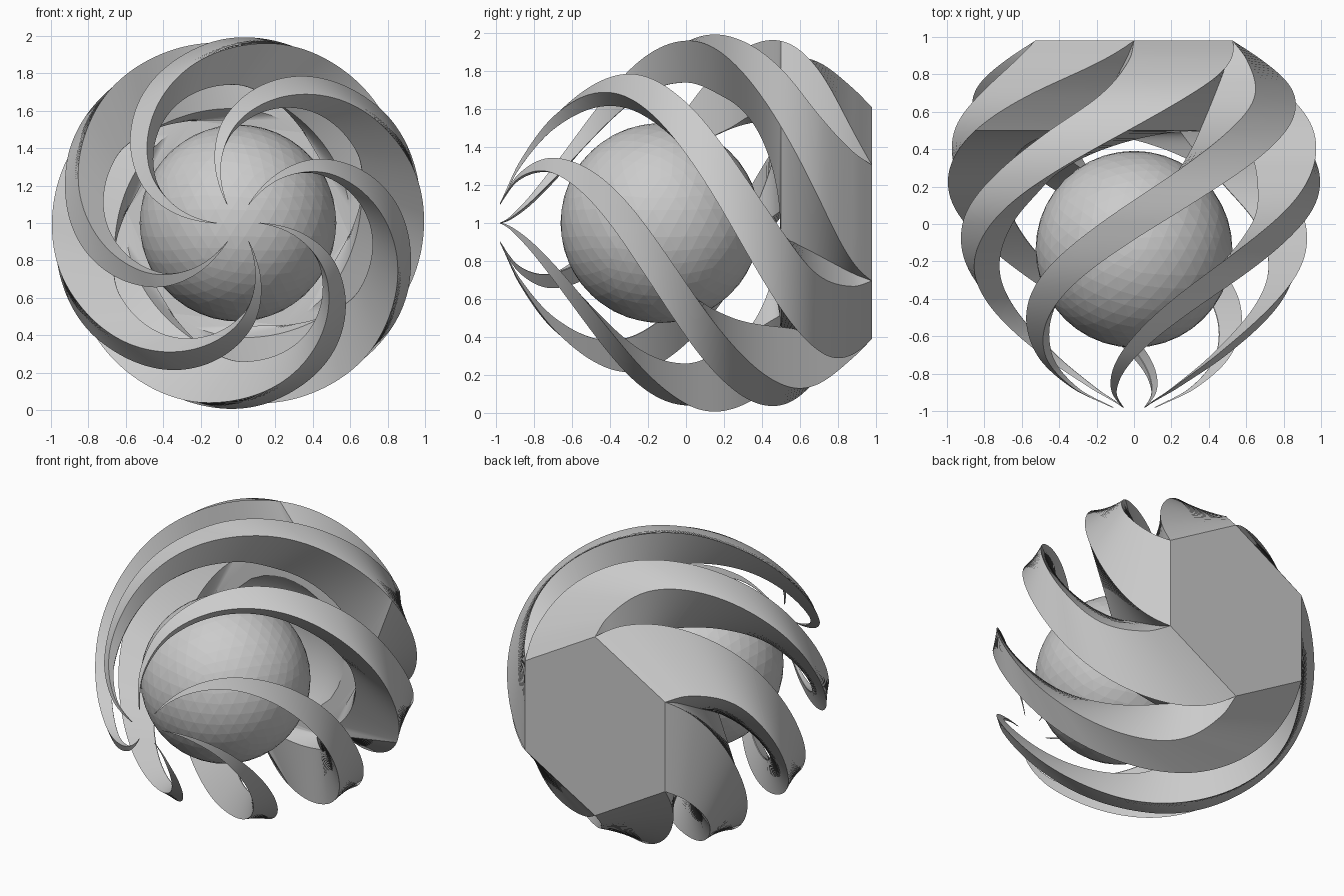
import bpy, bmesh
from math import radians, sin, cos, sqrt
from mathutils import Vector

cube = bpy.data.objects.get("Cube")
if cube:
    bpy.data.objects.remove(cube, do_unlink=True)

grey = bpy.data.materials.new("plain_grey")
grey.use_nodes = True
grey.diffuse_color = (0.6, 0.6, 0.6, 1)
grey.node_tree.nodes["Principled BSDF"].inputs["Base Color"].default_value = (0.6, 0.6, 0.6, 1)

# Stations: depth, outer radius, trailing angle, leading angle, inner radius, inner angle
KEYS = [
    (-0.98, 0.12, 179, 181, 0.11, 180),
    (-0.88, 0.33, 166, 172, 0.30, 169),
    (-0.69, 0.57, 147, 157, 0.50, 152),
    (-0.33, 0.84, 113, 129, 0.70, 121),
    (0.00, 0.97, 82, 101, 0.74, 92),
    (0.22, 0.995, 61, 82, 0.68, 74),
    (0.50, 0.96, 32, 58, 0.60, 54),
    (0.69, 0.87, 10, 42, 0.60, 44),
    (0.88, 0.71, -17, 32, 0.605, 34),
    (0.98, 0.61, -30, 30, 0.61, 30),
]
FRONT, JOIN, BACK = -0.98, 0.50, 0.98


def station(y):
    """Smooth interpolation of the stations at depth y."""
    last = len(KEYS) - 1
    i = next(k for k in range(last) if y <= KEYS[k + 1][0] + 1e-6)

    def slope(k, c):
        a, b = KEYS[max(k - 1, 0)], KEYS[min(k + 1, last)]
        return (b[c] - a[c]) / (b[0] - a[0])

    p, q = KEYS[i], KEYS[i + 1]
    h = q[0] - p[0]
    t = (y - p[0]) / h
    out = []
    for c in range(1, 6):
        out.append((2*t**3 - 3*t**2 + 1) * p[c] + (t**3 - 2*t**2 + t) * h * slope(i, c)
                   + (3*t**2 - 2*t**3) * q[c] + (t**3 - t**2) * h * slope(i + 1, c))
    return out


def polar(r, degrees, y):
    a = radians(degrees)
    return Vector((r * cos(a), y, 1 + r * sin(a)))


def corners(y, turn):
    """Trailing, leading and inner corner of one blade section."""
    r, trail, lead, inner, inner_angle = station(y)
    return [polar(r, trail + turn, y), polar(r, lead + turn, y),
            polar(inner, inner_angle + turn, y)]


def blade_section(y, turn):
    """Blade section whose inner side widens into a rounded web at the base."""
    inner, inner_angle = station(y)[3:]
    t = min(1, (JOIN - y) / 0.3)
    web = 60 * (1 - sqrt(t * (2 - t))) + 0.5
    return corners(y, turn) + [polar(inner, inner_angle - web + turn, y)]


def depths(start, end, steps):
    return [start + (end - start) * s / steps for s in range(steps + 1)]


def loft(name, rings):
    """Skin closed rings of points and cap both ends."""
    bm = bmesh.new()
    loops = [[bm.verts.new(p) for p in ring] for ring in rings]
    n = len(loops[0])
    for a, b in zip(loops, loops[1:]):
        for j in range(n):
            k = (j + 1) % n
            bm.faces.new((a[j], a[k], b[k], b[j]))
    bm.faces.new(loops[0])
    bm.faces.new(loops[-1][::-1])
    bmesh.ops.remove_doubles(bm, verts=bm.verts, dist=0.0003)
    bmesh.ops.recalc_face_normals(bm, faces=bm.faces)
    mesh = bpy.data.meshes.new(name)
    bm.to_mesh(mesh)
    bm.free()
    mesh.materials.append(grey)
    obj = bpy.data.objects.new(name, mesh)
    bpy.context.collection.objects.link(obj)
    bpy.ops.object.select_all(action='DESELECT')
    obj.select_set(True)
    bpy.context.view_layer.objects.active = obj
    return obj


# Six twisted blades, narrowing to a point in front
blade_depths = depths(FRONT, 0.2, 70)[:-1] + depths(0.2, JOIN, 40)
for b in range(6):
    loft(f"blade_{b + 1}", [blade_section(y, 60 * b) for y in blade_depths])
    bpy.ops.object.shade_smooth_by_angle(angle=radians(25))

# Base where the blades merge into a hexagon, with a valley between neighbours
base_rings = []
for y in depths(JOIN, BACK, 32):
    base_rings.append([p for b in range(6) for p in corners(y, 60 * b)])
base = loft("hexagonal_base", base_rings)

# Round hollow behind the ball
bpy.ops.mesh.primitive_uv_sphere_add(segments=48, ring_count=24, radius=0.75, location=(0, -0.1, 1))
cutter = bpy.context.object
cutter.data.materials.append(grey)
cut = base.modifiers.new("hollow", 'BOOLEAN')
cut.operation = 'DIFFERENCE'
cut.object = cutter
bpy.context.view_layer.objects.active = base
bpy.ops.object.modifier_apply(modifier=cut.name)
bpy.data.objects.remove(cutter, do_unlink=True)
base.select_set(True)
bpy.ops.object.shade_smooth_by_angle(angle=radians(25))

# Faceted ball held inside the blades
bpy.ops.mesh.primitive_ico_sphere_add(subdivisions=4, radius=0.526, location=(0, -0.135, 1))
ball = bpy.context.object
ball.name = "inner_ball"
ball.data.materials.append(grey)
